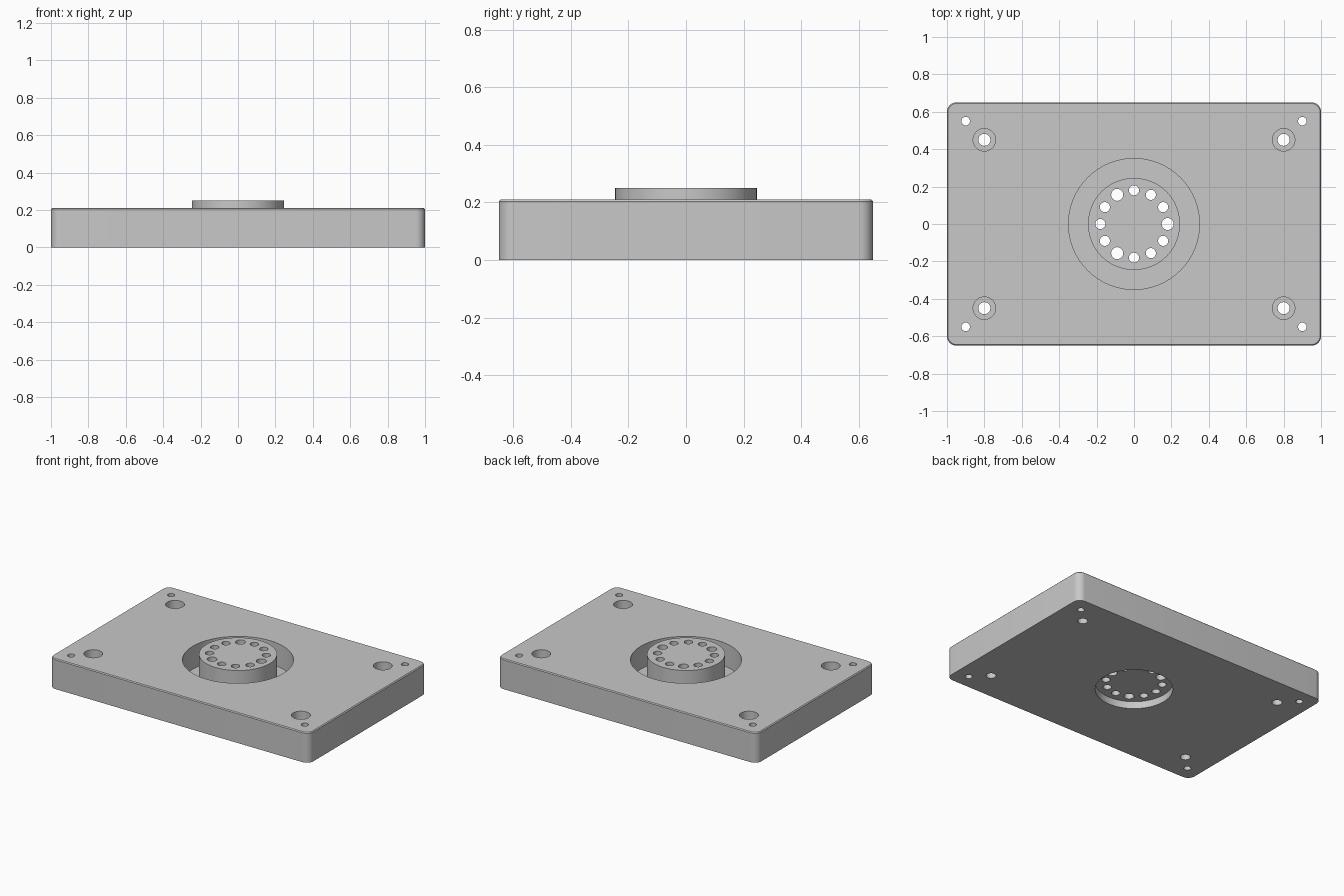
import bpy, bmesh, math
from mathutils import Matrix

cube = bpy.data.objects.get("Cube")
if cube:
    bpy.data.objects.remove(cube, do_unlink=True)

grey = bpy.data.materials.new("machined grey")
grey.use_nodes = True
COLOUR = (0.58, 0.58, 0.58, 1)
grey.diffuse_color = COLOUR
grey.node_tree.nodes["Principled BSDF"].inputs["Base Color"].default_value = COLOUR

PLATE_TOP, FLOOR, HUB_TOP = 0.21, 0.05, 0.25


def add_object(name, bm):
    bmesh.ops.recalc_face_normals(bm, faces=bm.faces)
    mesh = bpy.data.meshes.new(name)
    bm.to_mesh(mesh)
    bm.free()
    mesh.materials.append(grey)
    obj = bpy.data.objects.new(name, mesh)
    bpy.context.collection.objects.link(obj)
    return obj


def cylinders(name, specs, segments=48):
    """One object holding upright cylinders given as (x, y, radius, bottom, top)."""
    bm = bmesh.new()
    for x, y, r, low, high in specs:
        bmesh.ops.create_cone(
            bm, cap_ends=True, segments=segments, radius1=r, radius2=r,
            depth=high - low, matrix=Matrix.Translation((x, y, (low + high) / 2)))
    return add_object(name, bm)


def cut(obj, cutter):
    """Subtract the cutter, bake the result and remove the cutter."""
    cutter.hide_render = True
    mod = obj.modifiers.new("cut", "BOOLEAN")
    mod.operation, mod.solver, mod.object = "DIFFERENCE", "EXACT", cutter
    bpy.context.view_layer.objects.active = obj
    bpy.ops.object.modifier_apply(modifier=mod.name)
    bpy.data.objects.remove(cutter, do_unlink=True)


def corners(x, y, r, low, high):
    return [(sx * x, sy * y, r, low, high) for sx in (-1, 1) for sy in (-1, 1)]


# Base plate: rounded corners, fine chamfer round the top
bm = bmesh.new()
bmesh.ops.create_cube(bm, size=1, matrix=Matrix.Translation((0, 0, PLATE_TOP / 2))
                      @ Matrix.Diagonal((2, 1.3, PLATE_TOP, 1)))
uprights = [e for e in bm.edges if abs(e.verts[0].co.z - e.verts[1].co.z) > 0.1]
bmesh.ops.bevel(bm, geom=uprights, offset=0.05, segments=10, profile=0.5, affect="EDGES")
rim = [e for e in bm.edges if all(v.co.z > PLATE_TOP - 0.001 for v in e.verts)]
bmesh.ops.bevel(bm, geom=rim, offset=0.006, segments=1, affect="EDGES")
plate = add_object("base_plate", bm)

# Round recess and corner counterbores, then the holes that go right through
cut(plate, cylinders("recess_cutter", [(0, 0, 0.35, FLOOR, 0.4)], 96))
cut(plate, cylinders("counterbore_cutter", corners(0.8, 0.45, 0.06, 0.09, 0.4)))
cut(plate, cylinders("through_cutter",
                     corners(0.8, 0.45, 0.032, -0.1, 0.4)
                     + corners(0.9, 0.55, 0.023, -0.1, 0.4)))
cut(plate, cylinders("hub_seat_cutter", [(0, 0, 0.245, -0.1, 0.4)], 96))

# Central hub with a ring of twelve holes, every fourth one larger
hub = cylinders("centre_hub", [(0, 0, 0.246, FLOOR, HUB_TOP)], 96)
ring = []
for i in range(12):
    a = math.radians(30 * i)
    ring.append((0.18 * math.cos(a), 0.18 * math.sin(a),
                 0.032 if i % 4 == 0 else 0.027, -0.1, 0.4))
cut(hub, cylinders("hub_hole_cutter", ring, 32))

# Smooth walls with crisp edges
bpy.ops.object.select_all(action="DESELECT")
for obj in (plate, hub):
    obj.select_set(True)
bpy.context.view_layer.objects.active = plate
bpy.ops.object.shade_smooth_by_angle(angle=math.radians(30))
